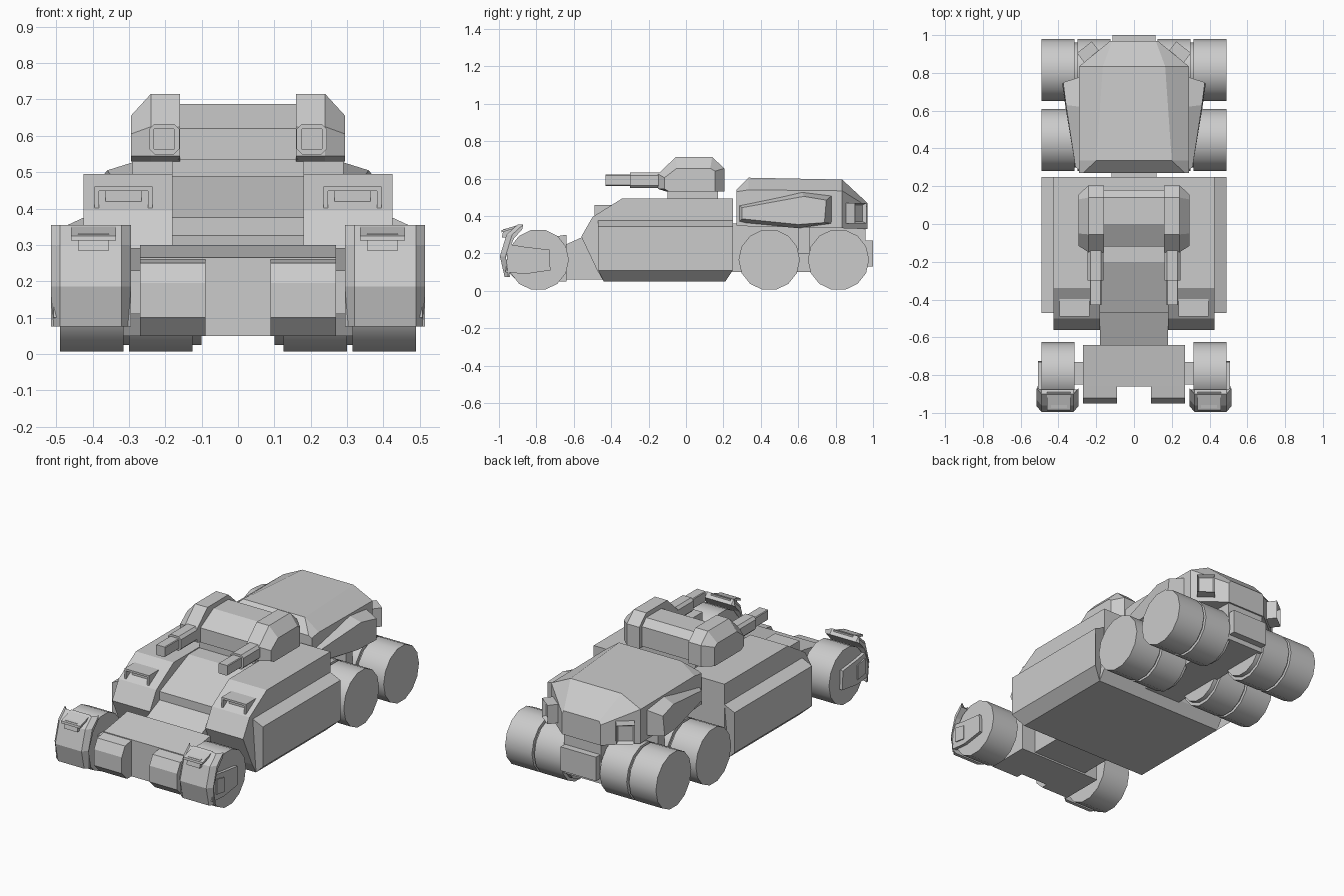
import bpy, bmesh, math
from mathutils import Matrix, Vector

cube = bpy.data.objects.get("Cube")
if cube:
    bpy.data.objects.remove(cube, do_unlink=True)

grey = bpy.data.materials.new("plain grey")
grey.use_nodes = True
grey.diffuse_color = (0.6, 0.6, 0.6, 1)
grey.node_tree.nodes["Principled BSDF"].inputs["Base Color"].default_value = (0.6, 0.6, 0.6, 1)


def finish(name, bm, mirror=False):
    """Turn a bmesh into a named object, mirrored across x if asked."""
    bmesh.ops.recalc_face_normals(bm, faces=bm.faces)
    mesh = bpy.data.meshes.new(name)
    bm.to_mesh(mesh)
    bm.free()
    mesh.materials.append(grey)
    obj = bpy.data.objects.new(name, mesh)
    bpy.context.collection.objects.link(obj)
    if mirror:
        obj.modifiers.new("Mirror", "MIRROR").use_mirror_merge = False
    return obj


def loft(name, rings, mirror=False):
    """Skin matching rings of points and cap both ends."""
    bm = bmesh.new()
    rows = [[bm.verts.new(p) for p in ring] for ring in rings]
    n = len(rows[0])
    for a, b in zip(rows, rows[1:]):
        for i in range(n):
            j = (i + 1) % n
            bm.faces.new((a[i], a[j], b[j], b[i]))
    bm.faces.new(rows[0])
    bm.faces.new(rows[-1])
    return finish(name, bm, mirror)


def prism(name, profile, x0, x1, mirror=False):
    """Extrude a (y, z) profile along x."""
    return loft(name, [[(x, y, z) for y, z in profile] for x in (x0, x1)], mirror)


def box(name, x, y, z, mirror=False):
    (y0, y1), (z0, z1) = y, z
    return prism(name, [(y0, z0), (y1, z0), (y1, z1), (y0, z1)], *x, mirror)


def wheel(name, y, x0, x1, radius=0.164, sides=14):
    bm = bmesh.new()
    place = Matrix.Translation(((x0 + x1) / 2, y, 0.166)) @ Matrix.Rotation(math.pi / 2, 4, "Y")
    bmesh.ops.create_cone(bm, cap_ends=True, segments=sides, radius1=radius,
                          radius2=radius, depth=x1 - x0, matrix=place)
    obj = finish(name, bm, True)
    bpy.context.view_layer.objects.active = obj
    bpy.ops.object.select_all(action="DESELECT")
    obj.select_set(True)
    bpy.ops.object.shade_smooth_by_angle(angle=math.radians(35))


# Wheels: single at the front, paired on both rear axles
wheel("front_wheel", -0.79, 0.315, 0.49)
for label, y in (("middle", 0.445), ("rear", 0.815)):
    wheel(label + "_outer_wheel", y, 0.315, 0.49)
    wheel(label + "_inner_wheel", y, 0.125, 0.30)
    wheel(label + "_hub", y, 0.10, 0.32, radius=0.145)

# Hull: low centre deck, raised side pods and outer skirts
prism("hull_centre", [(-0.2, 0.49), (-0.47, 0.375), (-0.47, 0.32), (-0.5, 0.27), (-0.44, 0.05),
                      (0.21, 0.05), (0.25, 0.11), (0.25, 0.49)], -0.18, 0.18)
prism("hull_pod", [(-0.34, 0.495), (-0.5, 0.395), (-0.56, 0.29), (-0.475, 0.11), (-0.44, 0.05),
                   (0.21, 0.05), (0.25, 0.11), (0.25, 0.495)], 0.18, 0.425, True)
loft("side_skirt", [
    [(0.425, -0.47, 0.375), (0.425, -0.44, 0.05), (0.425, 0.21, 0.05), (0.425, 0.25, 0.375)],
    [(0.49, -0.47, 0.345), (0.49, -0.47, 0.11), (0.49, 0.25, 0.11), (0.49, 0.25, 0.345)]], True)

# Headlights under small hoods on the sloping pods
box("headlight_hood", (0.235, 0.395), (-0.49, -0.38), (0.448, 0.46), True)
for x in (0.235, 0.383):
    prism("hood_leg", [(-0.49, 0.45), (-0.49, 0.39), (-0.38, 0.45)], x, x + 0.012, True)
box("headlight", (0.265, 0.365), (-0.46, -0.38), (0.41, 0.45), True)

# Front axle carrier with two bumper blocks
prism("neck", [(-0.66, 0.24), (-0.46, 0.33), (-0.44, 0.06), (-0.66, 0.06)], -0.18, 0.18)
prism("axle_carrier", [(-0.64, 0.30), (-0.86, 0.265), (-0.86, 0.05), (-0.64, 0.05)], -0.27, 0.27)
prism("bumper_block", [(-0.86, 0.26), (-0.92, 0.25), (-0.95, 0.195), (-0.95, 0.10),
                       (-0.90, 0.05), (-0.86, 0.05)], 0.09, 0.27, True)
box("front_axle", (0.26, 0.33), (-0.85, -0.73), (0.11, 0.23), True)

# Curved front fender, narrowed at its outer face
fender_outer = [(-0.90, 0.355), (-0.96, 0.30), (-0.995, 0.185), (-0.97, 0.075)]
fender_inner = [(-0.95, 0.075), (-0.963, 0.18), (-0.92, 0.28), (-0.875, 0.33)]


def fender_ring(x, back):
    return [(x, y + back, z) for y, z in fender_outer] + [(x, y, z) for y, z in fender_inner]


loft("front_fender", [fender_ring(0.295, 0.03), fender_ring(0.32, 0),
                      fender_ring(0.49, 0), fender_ring(0.515, 0.03)], True)
prism("fender_arm", [(-0.965, 0.10), (-0.95, 0.25), (-0.86, 0.235), (-0.73, 0.22),
                     (-0.725, 0.11), (-0.86, 0.09)], 0.485, 0.508, True)
prism("fender_arm_pad", [(-0.93, 0.13), (-0.93, 0.22), (-0.86, 0.205), (-0.86, 0.12)],
      0.505, 0.514, True)
prism("fender_lamp", [(-0.90, 0.345), (-0.975, 0.33), (-0.985, 0.285), (-0.93, 0.285)],
      0.355, 0.44, True)
prism("fender_lamp_hood", [(-0.89, 0.355), (-0.985, 0.325), (-0.987, 0.312), (-0.89, 0.342)],
      0.335, 0.46, True)

# Rear chassis
box("rear_chassis", (-0.12, 0.12), (0.2, 0.96), (0.10, 0.36))
box("rear_hitch", (-0.115, 0.115), (0.95, 1.0), (0.13, 0.27))
box("chassis_shelf", (-0.28, 0.28), (0.6, 0.66), (0.2, 0.35))


# Rear body: sections from front to back, tapering at the tail
def body_section(y, half, low, side, shoulder, top):
    return [(-half, y, low), (half, y, low), (half, y, side),
            (shoulder, y, top), (-shoulder, y, top), (-half, y, side)]


loft("rear_body", [body_section(0.27, 0.29, 0.35, 0.53, 0.27, 0.54),
                   body_section(0.335, 0.29, 0.345, 0.54, 0.2, 0.605),
                   body_section(0.835, 0.29, 0.335, 0.535, 0.165, 0.595),
                   body_section(0.97, 0.125, 0.33, 0.45, 0.115, 0.47)])

# Wedge-shaped side sponson with a recessed outer face
sponson = loft("side_sponson", [
    [(0.28, 0.28, 0.46), (0.28, 0.28, 0.365), (0.28, 0.6, 0.335),
     (0.28, 0.78, 0.36), (0.28, 0.78, 0.51), (0.28, 0.62, 0.53)],
    [(0.31, 0.3, 0.445), (0.31, 0.3, 0.385), (0.36, 0.6, 0.355),
     (0.38, 0.74, 0.365), (0.375, 0.75, 0.485), (0.36, 0.63, 0.505)]], True)

# Tail lamps on the slanted rear corners, faces inset
bm = bmesh.new()
bmesh.ops.create_cube(bm, size=1, matrix=Matrix.Translation((0.235, 0.90, 0.415))
                      @ Matrix.Rotation(math.radians(-38), 4, "Z")
                      @ Matrix.Diagonal((0.10, 0.09, 0.11, 1)))
bm.normal_update()
facing = Vector((0.6, 0.8, 0))
back = [f for f in bm.faces if f.normal.dot(facing) > 0.9]
bmesh.ops.inset_region(bm, faces=back, thickness=0.015)
bmesh.ops.translate(bm, verts=back[0].verts, vec=facing * -0.02)
finish("tail_lamp", bm, True)

# Turret: centre block between two chamfered pods
box("turret_base", (-0.18, 0.18), (-0.10, 0.17), (0.48, 0.56))
prism("turret_centre", [(-0.12, 0.535), (-0.12, 0.62), (0.0, 0.688), (0.14, 0.688),
                        (0.18, 0.65), (0.18, 0.535)], -0.165, 0.165)
loft("turret_pod", [
    [(0.16, -0.15, 0.545), (0.16, -0.15, 0.625), (0.16, -0.055, 0.715),
     (0.16, 0.14, 0.715), (0.16, 0.205, 0.655), (0.16, 0.205, 0.53), (0.16, -0.1, 0.53)],
    [(0.24, -0.15, 0.545), (0.24, -0.15, 0.625), (0.24, -0.055, 0.715),
     (0.24, 0.14, 0.715), (0.24, 0.205, 0.655), (0.24, 0.205, 0.53), (0.24, -0.1, 0.53)],
    [(0.295, -0.115, 0.545), (0.295, -0.115, 0.605), (0.295, -0.05, 0.655),
     (0.295, 0.13, 0.655), (0.295, 0.155, 0.64), (0.295, 0.155, 0.53), (0.295, -0.09, 0.53)]],
    True)


# Twin guns: eight-sided sleeve and slimmer barrel
def gun_part(name, y0, y1, half, cut):
    outline = [(half, half - cut), (half - cut, half), (cut - half, half), (-half, half - cut),
               (-half, cut - half), (cut - half, -half), (half - cut, -half), (half, cut - half)]
    loft(name, [[(0.203 + x, y, 0.591 + z) for x, z in outline] for y in (y0, y1)], True)


gun_part("gun_sleeve", -0.30, -0.10, 0.042, 0.015)
gun_part("gun_barrel", -0.43, -0.28, 0.03, 0.004)
